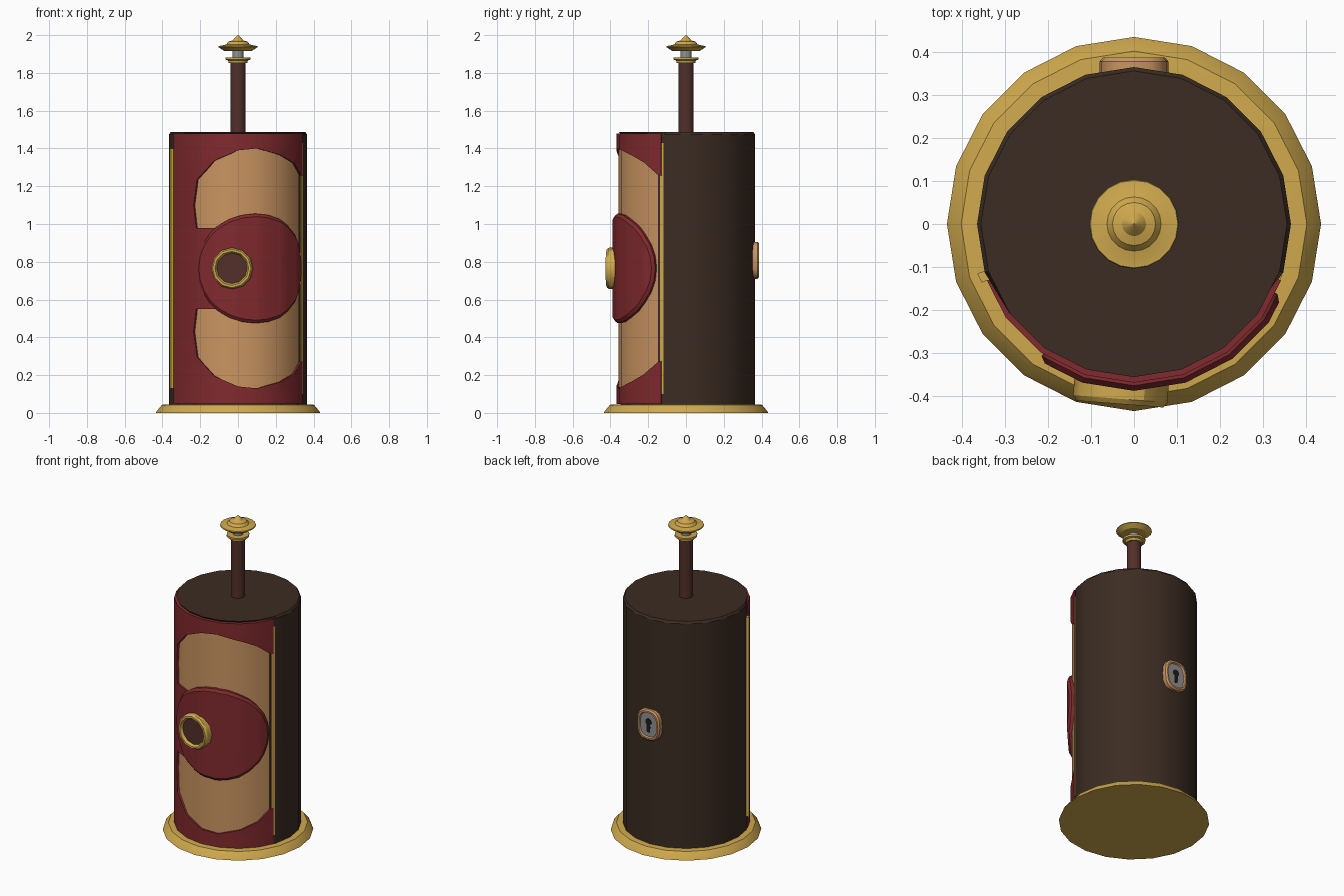
import bpy, bmesh, math
from mathutils import Matrix, Vector

if "Cube" in bpy.data.objects:
    bpy.data.objects.remove(bpy.data.objects["Cube"])

def mat(name, r, g, b):
    m = bpy.data.materials.new(name)
    m.diffuse_color = (r, g, b, 1)
    m.use_nodes = True
    m.node_tree.nodes["Principled BSDF"].inputs["Base Color"].default_value = m.diffuse_color
    return m

GOLD = mat("gold", .63, .40, .075)
DARK = mat("dark_brown", .044, .025, .016)
RED = mat("deep_red", .22, .023, .027)
TAN = mat("tan", .59, .30, .12)
ROD = mat("maroon_brown", .085, .029, .023)
GREY = mat("steel_grey", .28, .28, .28)
BLACK = mat("black", .012, .012, .012)

def finish(name, bm, m):
    bmesh.ops.recalc_face_normals(bm, faces=bm.faces)
    me = bpy.data.meshes.new(name)
    bm.to_mesh(me)
    bm.free()
    me.materials.append(m)
    ob = bpy.data.objects.new(name, me)
    bpy.context.collection.objects.link(ob)
    bpy.ops.object.select_all(action='DESELECT')
    ob.select_set(True)
    bpy.context.view_layer.objects.active = ob
    bpy.ops.object.shade_smooth_by_angle(angle=math.radians(30))
    return ob

def loft(name, rings, m, n=20, power=2, mtx=Matrix(), tweak=None):
    """Capped stack of (half width, half height, level) superellipse rings."""
    bm = bmesh.new()
    loops = []
    for rx, ry, h in rings:
        loop = []
        for i in range(n):
            a = 2 * math.pi * i / n
            c, s = math.cos(a), math.sin(a)
            p = Vector((rx * math.copysign(abs(c) ** (2 / power), c),
                        ry * math.copysign(abs(s) ** (2 / power), s), h))
            if tweak:
                p = tweak(p)
            loop.append(bm.verts.new(mtx @ p))
        loops.append(loop)
    for a, b in zip(loops, loops[1:]):
        for i in range(n):
            j = (i + 1) % n
            bm.faces.new((a[i], a[j], b[j], b[i]))
    bm.faces.new(loops[0])
    bm.faces.new(loops[-1])
    return finish(name, bm, m)

def turned(name, profile, m, n=20, **kw):
    return loft(name, [(r, r, h) for r, h in profile], m, n, **kw)

def wrapped(name, outline, r0, r1, m, chamfer=0):
    """Plate outlined in (degrees from front, z), bent round the 20-sided body."""
    k = math.radians(1) * .37
    bm = bmesh.new()
    f = bm.faces.new([bm.verts.new((a * k, z, r0)) for a, z in outline])
    ext = bmesh.ops.extrude_face_region(bm, geom=[f], use_keep_orig=True)
    top = [g for g in ext['geom'] if isinstance(g, bmesh.types.BMFace)][0]
    for v in top.verts:
        v.co.z = r1 - chamfer
    if chamfer:
        bmesh.ops.inset_region(bm, faces=[top], thickness=chamfer * 1.3, use_boundary=True)
        for v in top.verts:
            v.co.z = r1
    bmesh.ops.triangulate(bm, faces=bm.faces)
    for i in range(-4, 5):
        bmesh.ops.bisect_plane(bm, geom=bm.verts[:] + bm.edges[:] + bm.faces[:],
                               plane_co=(i * 18 * k, 0, 0), plane_no=(1, 0, 0))
    for v in bm.verts:
        a = v.co.x / k
        r = v.co.z * math.cos(math.radians(9)) / math.cos(math.radians(a % 18 - 9))
        a = math.radians(a)
        v.co = (r * math.sin(a), -r * math.cos(a), v.co.y)
    return finish(name, bm, m)

# flared base
turned("base", [(.435, 0), (.43, .01), (.402, .043), (.36, .045)], GOLD)

# body, set back at the front behind the panel
def set_back(p):
    if p.y < -.15 and p.z < 1.48:
        p.x *= .95
        p.y *= .95
    return p
turned("body", [(.365, .03), (.365, 1.475), (.356, 1.488)], DARK, tweak=set_back)

# front panel: tan backing, red frame, raised red disc
MID = .765
wrapped("panel_backing", [(-69, .06), (69, .06), (69, 1.47), (-69, 1.47)], .33, .358, TAN)
curve = [(66, 1.26), (53, 1.325), (38, 1.365), (16, 1.40), (0, 1.39), (-20, 1.335),
         (-36, 1.235), (-40, 1.10), (-37, .98), (-5, .98)]
upper = [(69, 1.255)] + curve
lower = [(a, 2 * MID - z) for a, z in reversed(upper)]
wrapped("panel_frame", [(-69, 1.478), (69, 1.478)] + upper + lower + [(69, .047), (-69, .047)],
        .335, .369, RED)
disc = [(14.5 + 49.5 * math.cos(t * math.pi / 14), MID + .29 * math.sin(t * math.pi / 14))
        for t in range(28)]
wrapped("raised_disc", disc, .35, .388, RED, chamfer=.012)

# gold side strips
wrapped("left_strip", [(-72.5, .13), (-69, .13), (-69, 1.40), (-72.5, 1.40)], .35, .382, GOLD)
wrapped("right_strip", [(67.5, .1), (71, .1), (71, 1.43), (67.5, 1.43)], .35, .366, GOLD)

# round window
front = Matrix.Translation((0, 0, MID)) @ Matrix.Rotation(math.radians(-4.5), 4, 'Z') \
    @ Matrix.Rotation(math.radians(90), 4, 'X')
# ring axis passes through the body centre
turned("window_ring", [(.11, .36), (.11, .408), (.102, .42), (.09, .42), (.08, .402)],
       GOLD, 12, mtx=front)
turned("window_pane", [(.081, .395), (.081, .404)], ROD, 12, mtx=front)

# lock plate on the back
back = Matrix.Translation((0, 0, .808)) @ Matrix.Rotation(math.radians(-90), 4, 'X')
loft("lock_surround", [(.08, .098, .345), (.08, .098, .378), (.072, .09, .387),
                       (.062, .08, .387), (.056, .074, .374)], TAN, 16, 2.8, back)
loft("lock_plate", [(.058, .076, .37), (.058, .076, .377)], GREY, 16, 2.8, back)
turned("keyhole_top", [(.021, .374), (.021, .380)], BLACK, 12,
       mtx=Matrix.Translation((0, 0, .018)) @ back)
loft("keyhole_slot", [(.012, .032, .374), (.012, .032, .3795)], BLACK, 12, 5,
     Matrix.Translation((0, 0, -.016)) @ back)

# rod, collar, stem and finial
turned("rod", [(.041, 1.48), (.041, 1.86)], ROD, 16)
turned("collar", [(.05, 1.853), (.052, 1.866), (.066, 1.87), (.066, 1.882), (.03, 1.882)], GOLD, 16)
turned("stem", [(.03, 1.88), (.03, 1.925)], GREY, 16)
turned("finial", [(.03, 1.915), (.075, 1.917), (.104, 1.937), (.102, 1.943), (.09, 1.944),
                  (.063, 1.95), (.05, 1.966), (.028, 1.972), (.012, 1.99), (.001, 2.0)], GOLD, 20)
